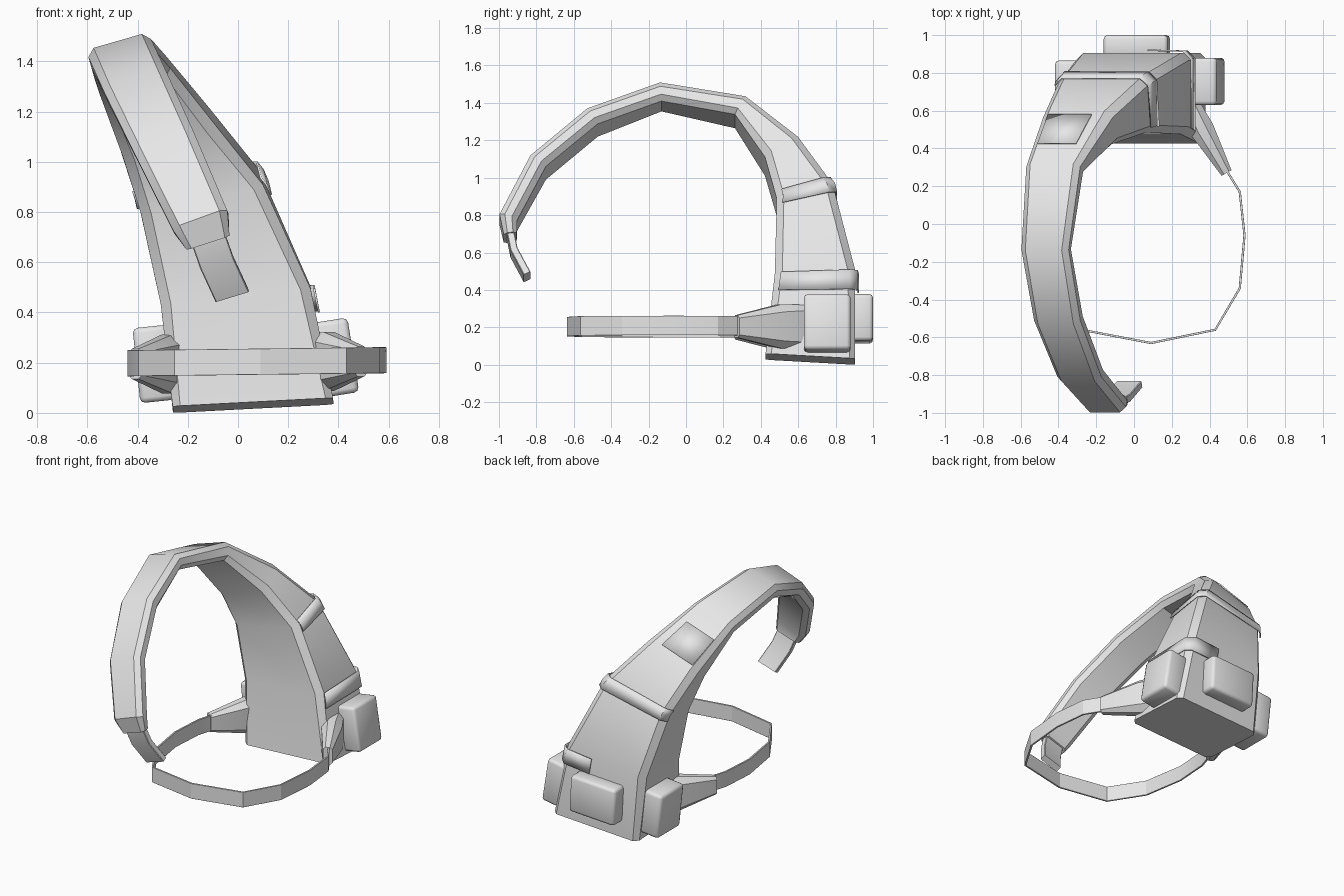
import bpy, bmesh, math
from mathutils import Vector, Matrix

cube = bpy.data.objects.get("Cube")
if cube:
    bpy.data.objects.remove(cube)

grey = bpy.data.materials.new("plain_grey")
grey.use_nodes = True
grey.diffuse_color = (0.8, 0.8, 0.8, 1)
grey.node_tree.nodes["Principled BSDF"].inputs["Base Color"].default_value = (0.8, 0.8, 0.8, 1)


def finish(name, bm, angle=35):
    bmesh.ops.recalc_face_normals(bm, faces=bm.faces)
    mesh = bpy.data.meshes.new(name)
    bm.to_mesh(mesh)
    bm.free()
    mesh.materials.append(grey)
    ob = bpy.data.objects.new(name, mesh)
    bpy.context.collection.objects.link(ob)
    bpy.ops.object.select_all(action="DESELECT")
    ob.select_set(True)
    bpy.context.view_layer.objects.active = ob
    bpy.ops.object.shade_smooth_by_angle(angle=math.radians(angle))
    return ob


def rings(sections):
    """Chamfered rectangles (x, y, z, half width, half thickness, tilt, chamfer) along a path."""
    pts = [Vector(s[:3]) for s in sections]
    out = []
    for i, (_, _, _, hw, ht, tilt, c) in enumerate(sections):
        along = pts[min(i + 1, len(pts) - 1)] - pts[max(i - 1, 0)]
        w = Vector((math.cos(math.radians(tilt)), 0, math.sin(math.radians(tilt))))
        t = w.cross(along).normalized()
        a, b = hw - c, ht - c
        shape = [(hw, -b), (hw, b), (a, ht), (-a, ht), (-hw, b), (-hw, -b), (-a, -ht), (a, -ht)]
        out.append([pts[i] + w * u + t * v for u, v in shape])
    return out


def loft(name, sections, angle=35):
    bm = bmesh.new()
    rows = [[bm.verts.new(p) for p in r] for r in rings(sections)]
    n = len(rows[0])
    for r, q in zip(rows, rows[1:]):
        for j in range(n):
            bm.faces.new((r[j], r[(j + 1) % n], q[(j + 1) % n], q[j]))
    bm.faces.new(rows[0])
    bm.faces.new(rows[-1])
    return finish(name, bm, angle)


# Tapering body that curls over into a tail
BODY = [
    (-0.12, -0.94, 0.68, 0.09, 0.035, 18, 0.02),
    (-0.148, -0.95, 0.76, 0.115, 0.05, 20, 0.03),
    (-0.285, -0.79, 1.055, 0.125, 0.052, 22, 0.03),
    (-0.40, -0.50, 1.295, 0.13, 0.052, 20, 0.03),
    (-0.465, -0.135, 1.432, 0.13, 0.052, 16, 0.03),
    (-0.42, 0.29, 1.35, 0.15, 0.058, 18, 0.03),
    (-0.285, 0.51, 1.115, 0.195, 0.105, 19, 0.04),
    (-0.15, 0.635, 0.88, 0.25, 0.155, 13, 0.04),
    (-0.01, 0.69, 0.47, 0.30, 0.215, 6, 0.04),
    (0.06, 0.665, 0.03, 0.32, 0.24, 3, 0.03),
]
loft("curved_body", BODY)
BODY_RINGS = rings(BODY)


def body_point(s, k, lift):
    """Point on the body at path position s and fractional ring corner k, lifted outward."""
    def at(ring):
        j = int(k) % 8
        return ring[j].lerp(ring[(j + 1) % 8], k - int(k))
    i = min(int(s), len(BODY) - 2)
    p = at(BODY_RINGS[i]).lerp(at(BODY_RINGS[i + 1]), s - i)
    c = Vector(BODY[i][:3]).lerp(Vector(BODY[i + 1][:3]), s - i)
    return p + (p - c).normalized() * lift


def strip(name, positions, corners, lift):
    bm = bmesh.new()
    rows = [[bm.verts.new(body_point(s, k, lift)) for k in corners] for s in positions]
    for r, q in zip(rows, rows[1:]):
        for j in range(len(corners) - 1):
            bm.faces.new((r[j], r[j + 1], q[j + 1], q[j]))
    ob = finish(name, bm)
    solid = ob.modifiers.new("thickness", "SOLIDIFY")
    solid.thickness = 0.008
    solid.offset = 0


# Straps and patch lying on the body
strip("upper_strap", (6.88, 7, 7.1), (0, 1, 2, 3, 3.9), 0.014)
strip("lower_strap", (8, 8.22), (0, 1, 2, 2.35), 0.016)
strip("tail_patch", (5.38, 5.92), (2.2, 2.97), 0.006)

# Flat nozzle at the tail tip
loft("tail_tip", [
    (-0.12, -0.94, 0.70, 0.07, 0.02, 17, 0.004),
    (-0.085, -0.92, 0.60, 0.07, 0.02, 17, 0.004),
    (-0.025, -0.85, 0.47, 0.07, 0.02, 17, 0.004),
])

# Waist belt
BELT = [(0.48, 0.30), (0.56, 0.17), (0.585, -0.06), (0.56, -0.34), (0.43, -0.56), (0.09, -0.63),
        (-0.25, -0.565), (-0.39, -0.34), (-0.435, -0.06), (-0.42, 0.17), (-0.38, 0.30)]
loft("waist_belt", [(x, y, 0.203 + 0.012 * x, 0.052, 0.006, 90, 0.001) for x, y in BELT], 20)

# Tapered belt mounts on both sides
for side, name in ((1, "left_belt_mount"), (-1, "right_belt_mount")):
    loft(name, [
        (0.04 + side * dx, y, 0.2 + side * 0.005, h, t, 90, c)
        for dx, y, h, t, c in (
            (0.26, 0.63, 0.115, 0.05, 0.03),
            (0.32, 0.50, 0.118, 0.065, 0.04),
            (0.45, 0.27, 0.06, 0.03, 0.015))
    ], 40)


def pouch(name, centre, size, lean):
    bm = bmesh.new()
    bmesh.ops.create_cube(bm, size=1)
    place = Matrix.Translation(centre) @ Matrix.Rotation(math.radians(lean), 4, "Y")
    bm.transform(place @ Matrix.Diagonal((*size, 1)))
    bmesh.ops.bevel(bm, geom=bm.edges[:], offset=0.02, segments=2, profile=0.5, affect="EDGES")
    finish(name, bm, 50)


# Pouches around the base
pouch("left_pouch", (0.385, 0.755, 0.22), (0.15, 0.25, 0.30), -9)
pouch("right_pouch", (-0.335, 0.74, 0.195), (0.14, 0.25, 0.30), -6)
pouch("back_pouch", (0.015, 0.94, 0.245), (0.34, 0.12, 0.25), -3)
